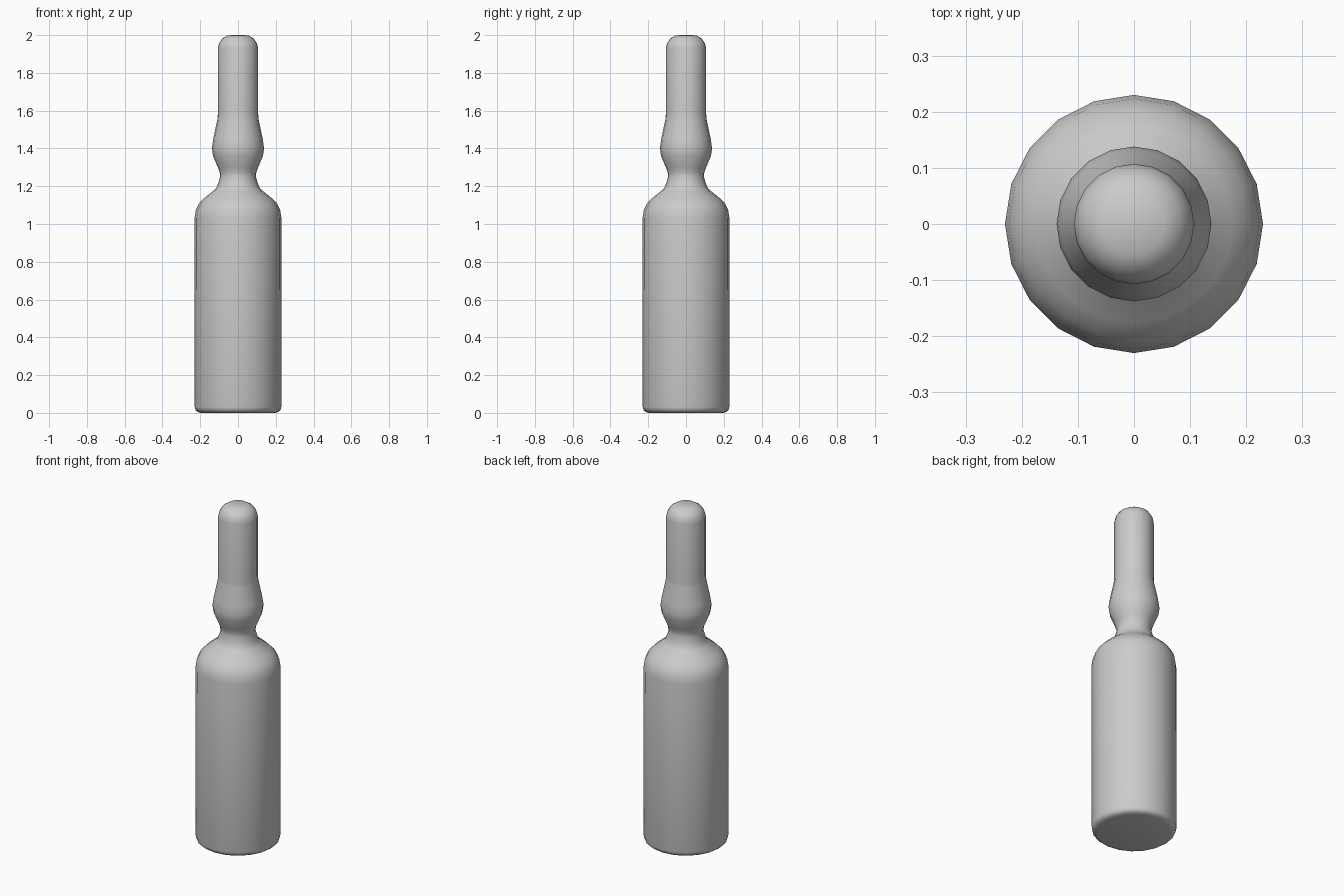
import bpy, bmesh, math

if "Cube" in bpy.data.objects:
    bpy.data.objects.remove(bpy.data.objects["Cube"])

SIDES = 20

# Half profile of the ampoule: (radius, height)
profile = [
    (0.195, 0.0), (0.212, 0.004), (0.225, 0.014), (0.229, 0.03),   # rounded base
    (0.23, 1.03), (0.223, 1.075), (0.205, 1.11), (0.175, 1.14),    # body, shoulder
    (0.125, 1.18), (0.113, 1.195), (0.105, 1.215), (0.095, 1.25),  # neck
    (0.097, 1.275), (0.106, 1.298), (0.132, 1.36), (0.138, 1.40),  # bulb
    (0.131, 1.45), (0.11, 1.55), (0.107, 1.58), (0.107, 1.93),     # stem
    (0.101, 1.955), (0.085, 1.98), (0.055, 1.999),                 # rounded tip
]


def lathe(name, points, sides):
    bm = bmesh.new()
    rings = [[bm.verts.new((r * math.cos(2 * math.pi * i / sides),
                            r * math.sin(2 * math.pi * i / sides), z))
              for i in range(sides)] for r, z in points]
    for a, b in zip(rings, rings[1:]):
        for i in range(sides):
            j = (i + 1) % sides
            bm.faces.new((a[i], a[j], b[j], b[i]))
    # Flat base and a tip closed to a point
    bm.faces.new(rings[0][::-1])
    tip = bm.verts.new((0, 0, 2.0))
    for i in range(sides):
        bm.faces.new((rings[-1][i], rings[-1][(i + 1) % sides], tip))
    mesh = bpy.data.meshes.new(name)
    bm.to_mesh(mesh)
    bm.free()
    obj = bpy.data.objects.new(name, mesh)
    bpy.context.collection.objects.link(obj)
    return obj


ampoule = lathe("glass_ampoule", profile, SIDES)
bpy.context.view_layer.objects.active = ampoule
ampoule.select_set(True)
bpy.ops.object.shade_smooth_by_angle(angle=math.radians(50))
